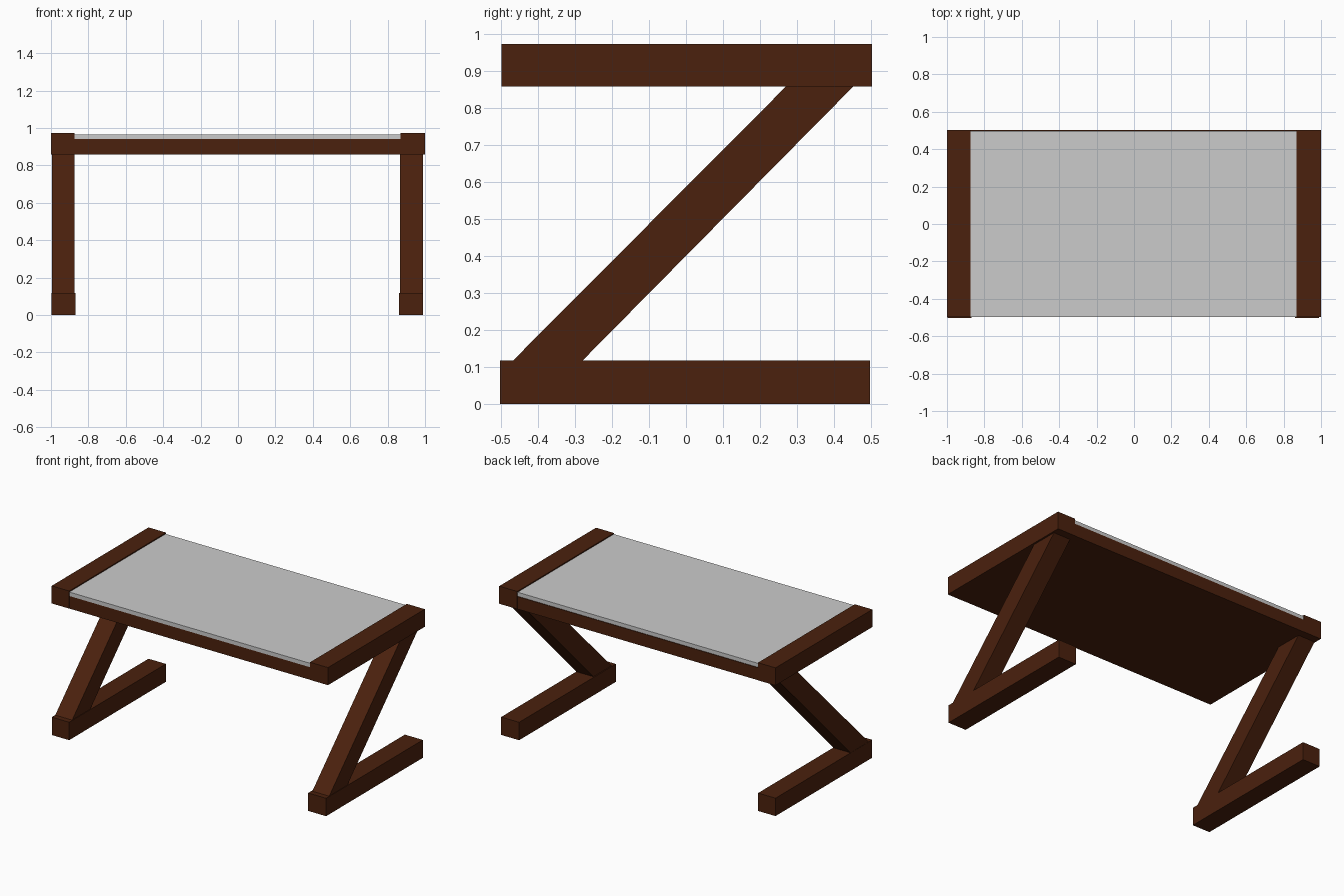
import bpy, bmesh

if "Cube" in bpy.data.objects:
    bpy.data.objects.remove(bpy.data.objects["Cube"])


def material(name, color):
    m = bpy.data.materials.new(name)
    m.diffuse_color = color
    m.use_nodes = True
    m.node_tree.nodes["Principled BSDF"].inputs["Base Color"].default_value = m.diffuse_color
    return m


wood = material("dark_wood", (0.07, 0.015, 0.004, 1))


def prism(name, x0, x1, profile, mat=None):
    """Extrude a (y, z) profile along x."""
    bm = bmesh.new()
    face = bm.faces.new([bm.verts.new((x0, y, z)) for y, z in profile])
    out = bmesh.ops.extrude_face_region(bm, geom=[face])["geom"]
    verts = [v for v in out if isinstance(v, bmesh.types.BMVert)]
    bmesh.ops.translate(bm, verts=verts, vec=(x1 - x0, 0, 0))
    bmesh.ops.recalc_face_normals(bm, faces=bm.faces)
    me = bpy.data.meshes.new(name)
    bm.to_mesh(me)
    bm.free()
    ob = bpy.data.objects.new(name, me)
    bpy.context.collection.objects.link(ob)
    if mat:
        me.materials.append(mat)
    return ob


def box(name, x0, x1, y0, y1, z0, z1, mat=None):
    return prism(name, x0, x1, [(y0, z0), (y1, z0), (y1, z1), (y0, z1)], mat)


# Table top: wooden slab with a grey panel laid on it
box("top_slab", -0.873, 0.87, -0.497, 0.502, 0.858, 0.94, wood)
box("top_panel", -0.873, 0.87, -0.497, 0.498, 0.94, 0.966)

# Slanted leg outline, ends tucked into foot and side beam
leg = [(-0.475, 0.11), (-0.287, 0.11), (0.456, 0.862), (0.274, 0.862)]

# Z-shaped frames: side beam, slanted leg, foot
for side, beam_x, leg_x, foot_x in (
    ("left", (-1.0, -0.873), (-0.995, -0.873), (-0.996, -0.87)),
    ("right", (0.87, 1.0), (0.866, 0.988), (0.86, 0.99)),
):
    box(side + "_side_beam", *beam_x, -0.498, 0.503, 0.858, 0.973, wood)
    prism(side + "_leg", *leg_x, leg, wood)
    box(side + "_foot", *foot_x, -0.503, 0.497, 0.0, 0.117, wood)
